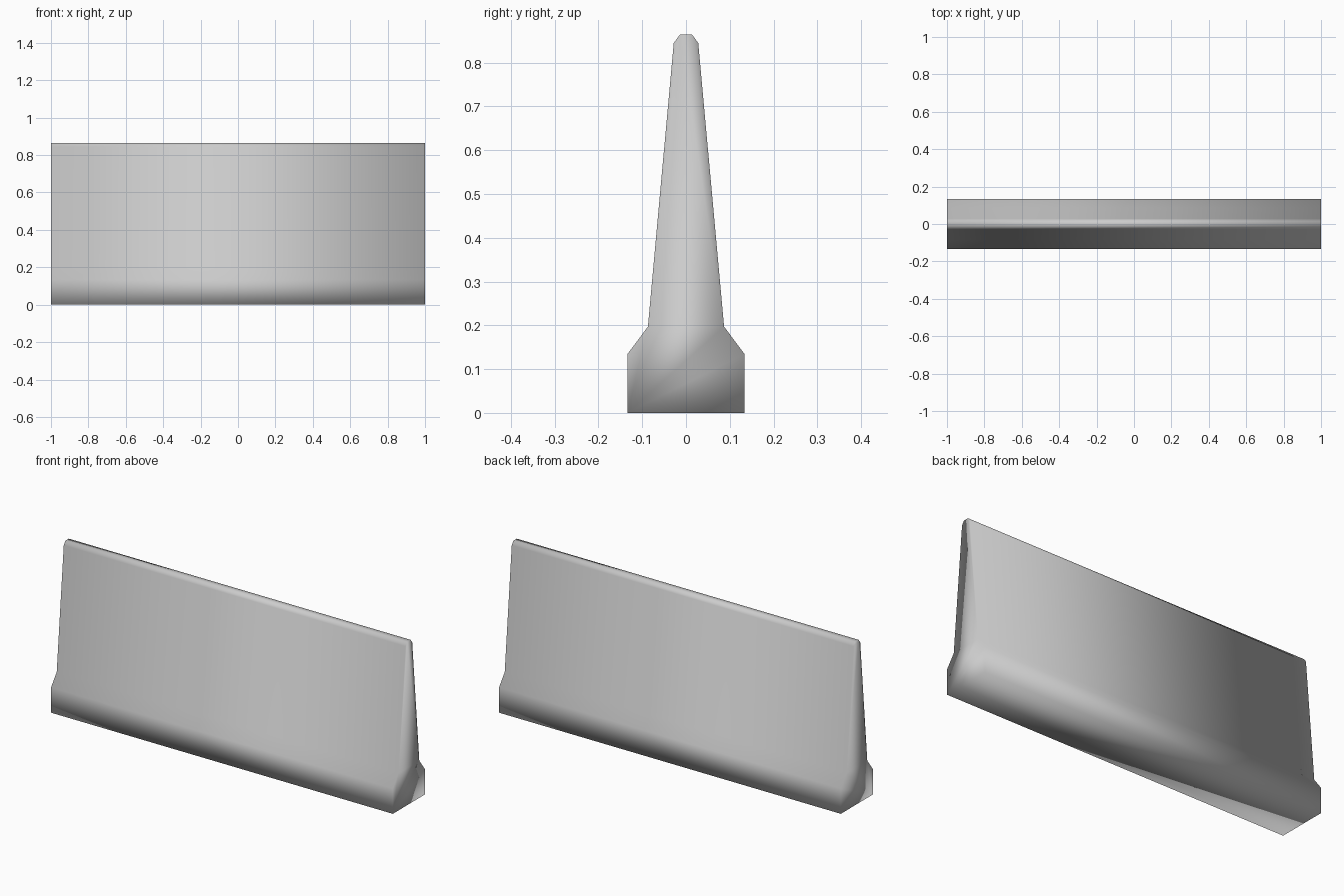
import bpy
import bmesh

# Remove the default cube
cube = bpy.data.objects.get("Cube")
if cube:
    bpy.data.objects.remove(cube, do_unlink=True)

# Concrete colour
grey = (0.6, 0.6, 0.6, 1.0)
concrete = bpy.data.materials.new("concrete_grey")
concrete.use_nodes = True
concrete.diffuse_color = grey
concrete.node_tree.nodes["Principled BSDF"].inputs["Base Color"].default_value = grey

# Half cross-section (y, z) from the foot to the crest, mirrored across y
half = [(0.134, 0), (0.134, 0.134), (0.087, 0.197), (0.028, 0.845), (0.014, 0.864)]
profile = half + [(-y, z) for y, z in reversed(half)]

# Barrier body: the section extruded along x
bm = bmesh.new()
end = bm.faces.new([bm.verts.new((-1, y, z)) for y, z in profile])
extruded = bmesh.ops.extrude_face_region(bm, geom=[end], use_keep_orig=True)
moved = [v for v in extruded["geom"] if isinstance(v, bmesh.types.BMVert)]
bmesh.ops.translate(bm, verts=moved, vec=(2, 0, 0))
bmesh.ops.recalc_face_normals(bm, faces=bm.faces)
for face in bm.faces:
    face.smooth = True

mesh = bpy.data.meshes.new("barrier_body")
bm.to_mesh(mesh)
bm.free()
mesh.materials.append(concrete)
barrier = bpy.data.objects.new("barrier_body", mesh)
bpy.context.collection.objects.link(barrier)
